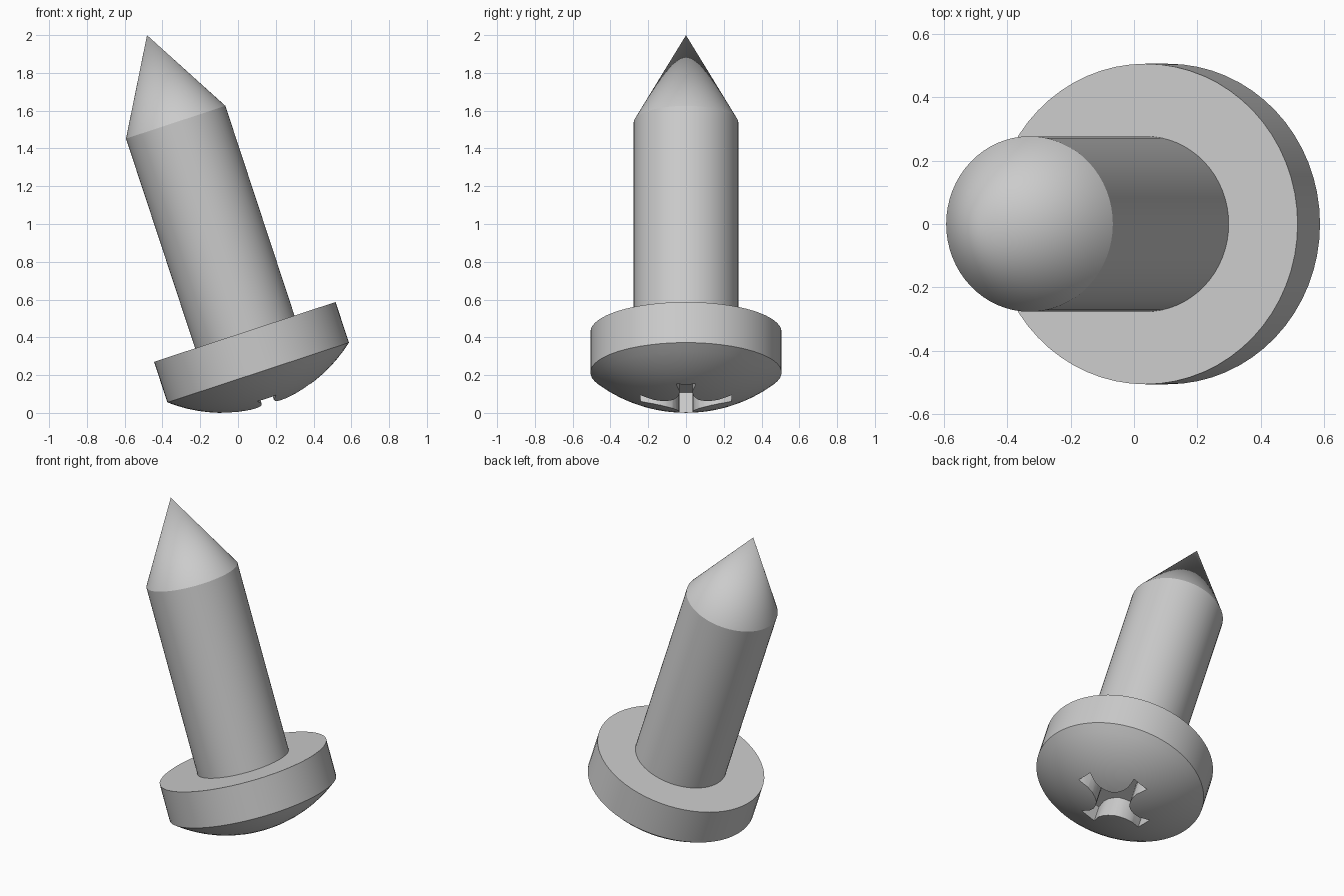
import bpy, bmesh, math
from mathutils import Matrix, Vector

default_cube = bpy.data.objects.get("Cube")
if default_cube:
    bpy.data.objects.remove(default_cube)

SEGMENTS = 64
HEAD_R, HEAD_T, DOME_H = 0.506, 0.226, 0.183
SHAFT_R, SHAFT_L, TIP_L = 0.277, 1.169, 0.485
# The part leans sideways; the origin is the middle of the head's flat inner face
PLACE = Matrix.Translation((0.036, 0, 0.4285)) @ Matrix.Rotation(math.radians(-18.24), 4, 'Y')

steel = bpy.data.materials.new("grey steel")
steel.use_nodes = True
colour = (0.6, 0.6, 0.6, 1)
steel.diffuse_color = colour
steel.node_tree.nodes["Principled BSDF"].inputs["Base Color"].default_value = colour


def add_object(name, bm):
    bmesh.ops.recalc_face_normals(bm, faces=bm.faces)
    mesh = bpy.data.meshes.new(name)
    bm.to_mesh(mesh)
    bm.free()
    mesh.materials.append(steel)
    obj = bpy.data.objects.new(name, mesh)
    bpy.context.collection.objects.link(obj)
    obj.matrix_world = PLACE
    return obj


def lathe(name, profile):
    """Revolve (radius, height) points about the local z axis."""
    bm = bmesh.new()
    verts = [bm.verts.new((r, 0, z)) for r, z in profile]
    edges = [bm.edges.new(pair) for pair in zip(verts, verts[1:])]
    bmesh.ops.spin(bm, geom=verts + edges, cent=(0, 0, 0), axis=(0, 0, 1),
                   angle=math.tau, steps=SEGMENTS, use_duplicate=False)
    bmesh.ops.remove_doubles(bm, verts=bm.verts, dist=0.0001)
    return add_object(name, bm)


def select_only(obj):
    bpy.ops.object.select_all(action='DESELECT')
    obj.select_set(True)
    bpy.context.view_layer.objects.active = obj


# Head: flat washer face, straight rim, shallow spherical dome
sphere_r = (HEAD_R ** 2 + DOME_H ** 2) / (2 * DOME_H)
rim_angle = math.asin(HEAD_R / sphere_r)
centre_z = -HEAD_T - DOME_H + sphere_r
rings = 10
dome = [(sphere_r * math.sin(rim_angle * i / rings),
         centre_z - sphere_r * math.cos(rim_angle * i / rings))
        for i in range(rings, -1, -1)]
head = lathe("screw_head", [(0, 0), (HEAD_R, 0)] + dome)

# Shaft with pointed tip
shaft = lathe("pointed_shaft", [(0, -0.02), (SHAFT_R, -0.02), (SHAFT_R, SHAFT_L),
                                (0, SHAFT_L + TIP_L)])

# Cross recess: flared arms with rounded lobes between them
arm = [(0.24, -0.052), (0.24, 0.052), (0.175, 0.034), (0.135, 0.037),
       (0.1, 0.05), (0.07, 0.07), (0.05, 0.1), (0.037, 0.135), (0.034, 0.175)]
bm = bmesh.new()
outline = []
for quarter in range(4):
    turn = Matrix.Rotation(quarter * math.pi / 2, 3, 'Z')
    for x, y in arm:
        outline.append(bm.verts.new(turn @ Vector((x, y, -HEAD_T - DOME_H - 0.1))))
floor = bm.faces.new(outline)
extruded = bmesh.ops.extrude_face_region(bm, geom=[floor])["geom"]
top = [v for v in extruded if isinstance(v, bmesh.types.BMVert)]
bmesh.ops.translate(bm, verts=top, vec=(0, 0, 0.25))
cutter = add_object("recess_cutter", bm)

cut = head.modifiers.new("cross recess", 'BOOLEAN')
cut.operation = 'DIFFERENCE'
cut.solver = 'EXACT'
cut.object = cutter
bpy.context.view_layer.update()
select_only(head)
bpy.ops.object.modifier_apply(modifier=cut.name)
bpy.data.objects.remove(cutter)

for obj in (head, shaft):
    select_only(obj)
    bpy.ops.object.shade_smooth_by_angle(angle=math.radians(25))
